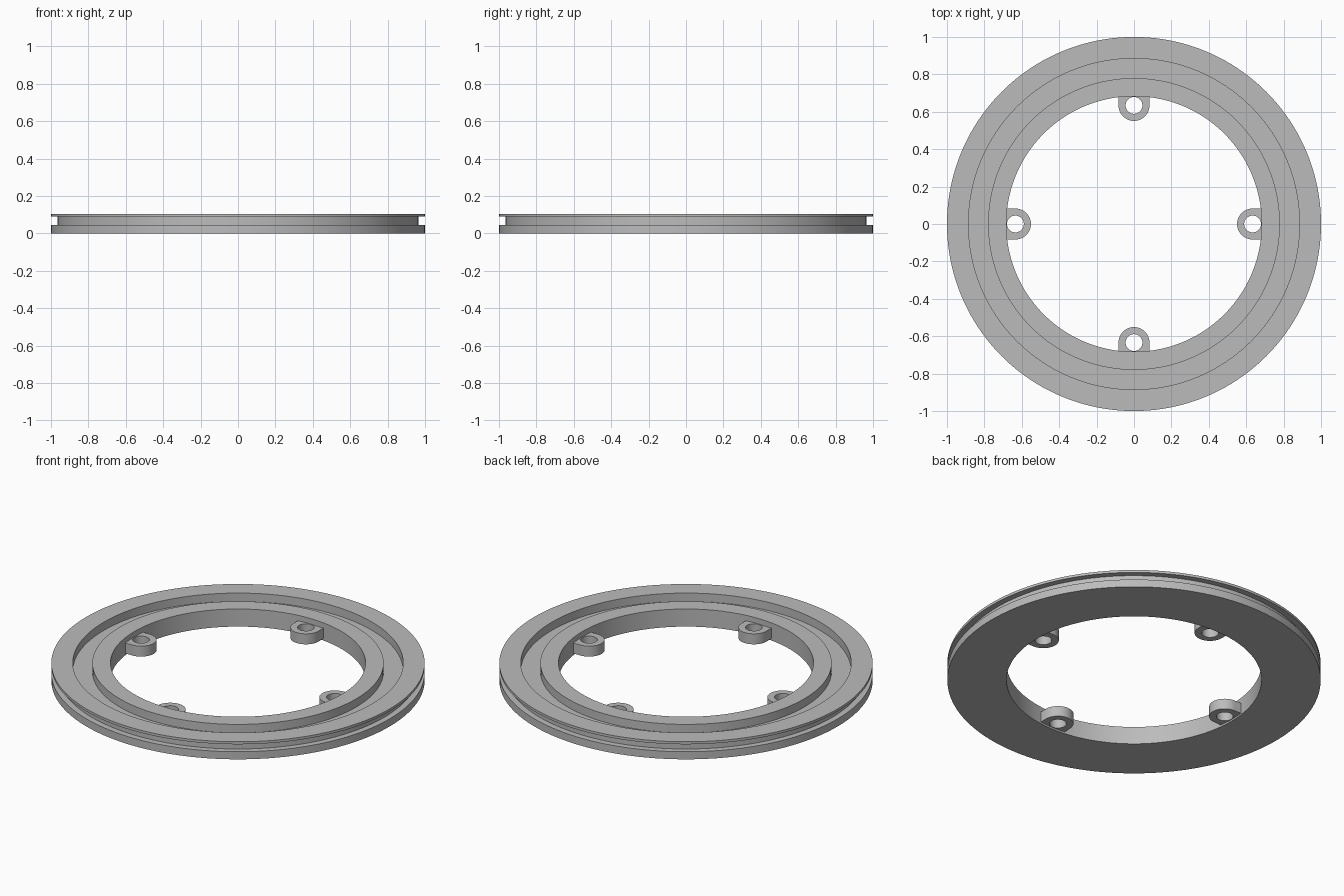
import bpy, bmesh, math
from mathutils import Matrix

cube = bpy.data.objects.get("Cube")
if cube:
    bpy.data.objects.remove(cube, do_unlink=True)

# Single grey material
grey = bpy.data.materials.new("grey")
grey.use_nodes = True
COLOUR = (0.5, 0.5, 0.5, 1)
grey.diffuse_color = COLOUR
grey.node_tree.nodes["Principled BSDF"].inputs["Base Color"].default_value = COLOUR


def make_object(name, bm):
    bmesh.ops.recalc_face_normals(bm, faces=bm.faces)
    mesh = bpy.data.meshes.new(name)
    bm.to_mesh(mesh)
    bm.free()
    mesh.materials.append(grey)
    obj = bpy.data.objects.new(name, mesh)
    bpy.context.collection.objects.link(obj)
    bpy.ops.object.select_all(action='DESELECT')
    obj.select_set(True)
    bpy.context.view_layer.objects.active = obj
    bpy.ops.object.shade_smooth_by_angle(angle=math.radians(30))
    return obj


def lathe(name, profile, steps=160):
    """Revolve a closed (radius, height) profile about z."""
    bm = bmesh.new()
    rings = []
    for i in range(steps):
        a = math.tau * i / steps
        rings.append([bm.verts.new((r * math.cos(a), r * math.sin(a), z)) for r, z in profile])
    n = len(profile)
    for i in range(steps):
        p, q = rings[i], rings[(i + 1) % steps]
        for j in range(n):
            k = (j + 1) % n
            bm.faces.new((p[j], q[j], q[k], p[k]))
    return make_object(name, bm)


# Ring with a groove around the rim and a channel in the top
TOP = 0.104
lathe("grooved_ring", [
    (0.683, 0), (1.0, 0), (1.0, 0.045), (0.965, 0.045), (0.965, 0.089), (1.0, 0.089),
    (1.0, TOP), (0.885, TOP), (0.885, 0.055), (0.78, 0.055), (0.78, TOP), (0.683, TOP)])

# Mounting lugs: a U-shaped outline around a round bolt hole
CENTRE, RADIUS, HOLE, ROOT = 0.634, 0.083, 0.045, 0.69
LOW, HIGH = 0.01, 0.072
ARC = 24


def mounting_lug(name, turn):
    bm = bmesh.new()
    # Each hole point is paired with an outline point, from one root corner to the other
    inner, outer = [], []
    for i in range(2 * ARC):
        a = math.pi / 2 + math.pi * i / ARC
        c, s = math.cos(a), math.sin(a)
        inner.append((CENTRE + HOLE * c, HOLE * s))
        if i <= ARC:
            outer.append((CENTRE + RADIUS * c, RADIUS * s))
        else:
            # Project onto the straight sides and the root buried in the ring
            k = min((ROOT - CENTRE) / max(c, 1e-6), RADIUS / max(abs(s), 1e-6))
            outer.append((CENTRE + k * c, k * s))
    # Snap the nearest points to the root corners
    for sign in (-1, 1):
        i = min(range(2 * ARC), key=lambda j: math.dist(outer[j], (ROOT, sign * RADIUS)))
        outer[i] = (ROOT, sign * RADIUS)
    loops = [[bm.verts.new((x, y, z)) for x, y in pts]
             for pts, z in ((inner, LOW), (outer, LOW), (outer, HIGH), (inner, HIGH))]
    for j in range(4):
        p, q = loops[j], loops[(j + 1) % 4]
        for i in range(2 * ARC):
            k = (i + 1) % (2 * ARC)
            bm.faces.new((p[i], p[k], q[k], q[i]))
    bmesh.ops.rotate(bm, verts=bm.verts, cent=(0, 0, 0), matrix=Matrix.Rotation(turn, 3, 'Z'))
    return make_object(name, bm)


for i, side in enumerate(("left", "back", "right", "front")):
    mounting_lug(side + "_mounting_lug", i * math.pi / 2)
